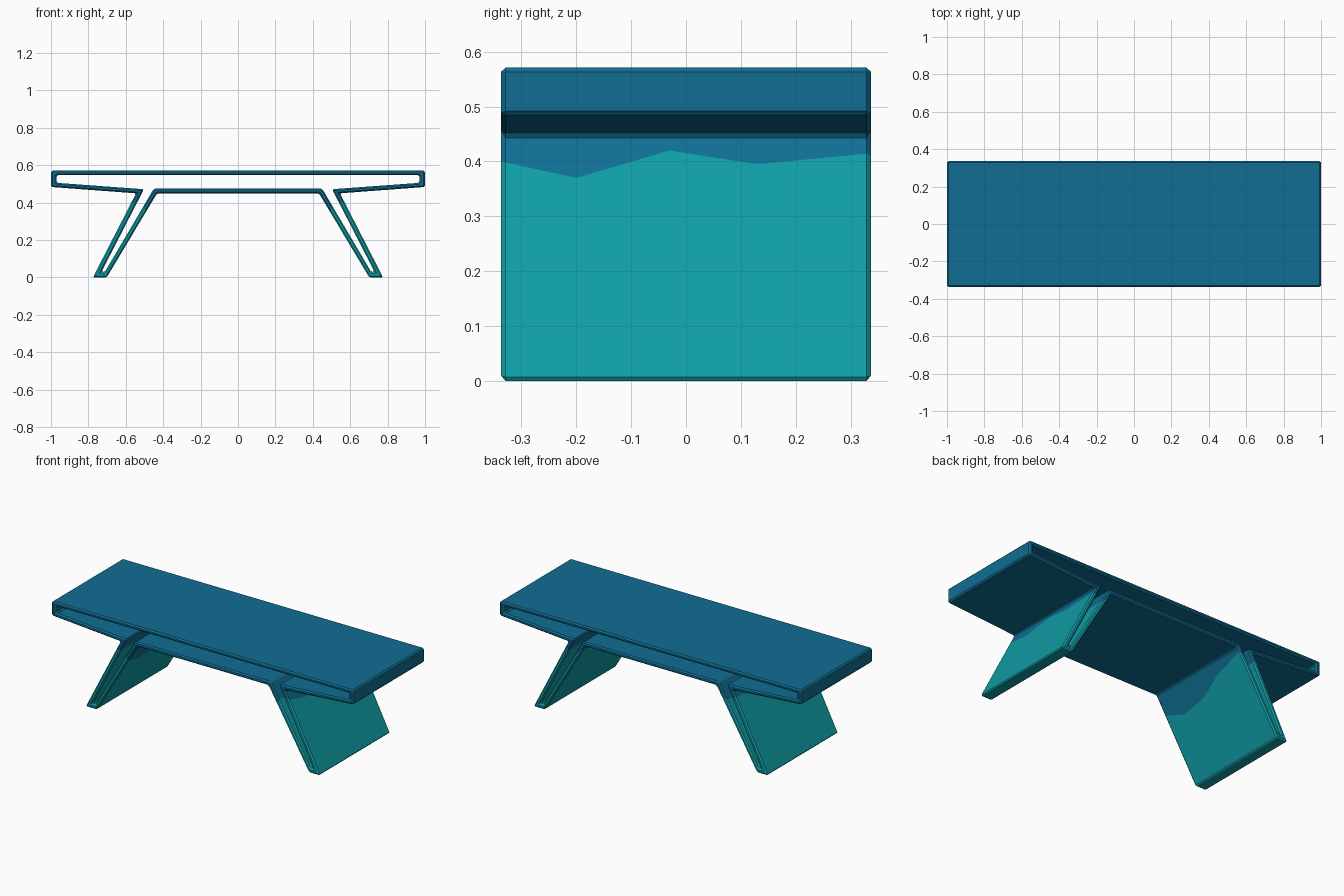
import bpy
import bmesh

if "Cube" in bpy.data.objects:
    bpy.data.objects.remove(bpy.data.objects["Cube"])


def make_material(name, rgb):
    mat = bpy.data.materials.new(name)
    mat.use_nodes = True
    mat.diffuse_color = (*rgb, 1)
    mat.node_tree.nodes["Principled BSDF"].inputs["Base Color"].default_value = (*rgb, 1)
    return mat


blue = make_material("deep blue", (0.005, 0.155, 0.29))
teal = make_material("teal", (0.005, 0.34, 0.38))

# Stations along the depth, and the height of the wavy colour line at each
STATIONS = [-0.337, -0.2, -0.03, 0.13, 0.337]
OUTER_WAVE = [0.40, 0.37, 0.42, 0.395, 0.415]
INNER_WAVE = [0.35, 0.31, 0.33, 0.39, 0.43]

# Corners of the half section, from the top end round to the inner leg top
SHELL = [(1, 0.571), (1, 0.484), (0.545, 0.45), (0.776, 0), (0.702, 0), (0.433, 0.45)]
HOLLOW = [(0.97, 0.547), (0.97, 0.506), (0.503, 0.472), (0.73, 0.03),
          (0.712, 0.03), (0.45, 0.475)]


def on_line(a, b, z):
    t = (z - a[1]) / (b[1] - a[1])
    return (a[0] + t * (b[0] - a[0]), z)


def section(corners, outer_z, inner_z):
    """Full closed section, with a colour joint added on both leg faces."""
    end_top, end_low, armpit, toe, heel, crotch = corners
    half = [end_top, end_low, armpit, on_line(armpit, toe, outer_z), toe,
            heel, on_line(heel, crotch, inner_z), crotch]
    return half + [(-x, z) for x, z in reversed(half)]


# Hollow table: shell and cavity lofted through the depth, open at front and back
bm = bmesh.new()
outer, inner = [], []
for y, zo, zi in zip(STATIONS, OUTER_WAVE, INNER_WAVE):
    outer.append([bm.verts.new((x, y, z)) for x, z in section(SHELL, zo, zi)])
    inner.append([bm.verts.new((x, y, z)) for x, z in section(HOLLOW, 0.4, 0.38)])

count = len(outer[0])
teal_spans = {3, 4, 5}
teal_spans |= {count - 2 - i for i in teal_spans}


def skin(ring_a, ring_b):
    for i in range(count):
        j = (i + 1) % count
        face = bm.faces.new((ring_a[i], ring_a[j], ring_b[j], ring_b[i]))
        face.material_index = int(i in teal_spans)


for k in range(len(STATIONS) - 1):
    skin(outer[k], outer[k + 1])
    skin(inner[k], inner[k + 1])
for end in (0, -1):
    skin(outer[end], inner[end])

bmesh.ops.recalc_face_normals(bm, faces=bm.faces)
mesh = bpy.data.meshes.new("table_shell")
bm.to_mesh(mesh)
bm.free()
mesh.materials.append(blue)
mesh.materials.append(teal)
table = bpy.data.objects.new("table_shell", mesh)
bpy.context.collection.objects.link(table)

# Small chamfer on every hard edge
bevel = table.modifiers.new("chamfer", "BEVEL")
bevel.width = 0.008
bevel.segments = 1
bevel.limit_method = "ANGLE"
bevel.angle_limit = 0.4
